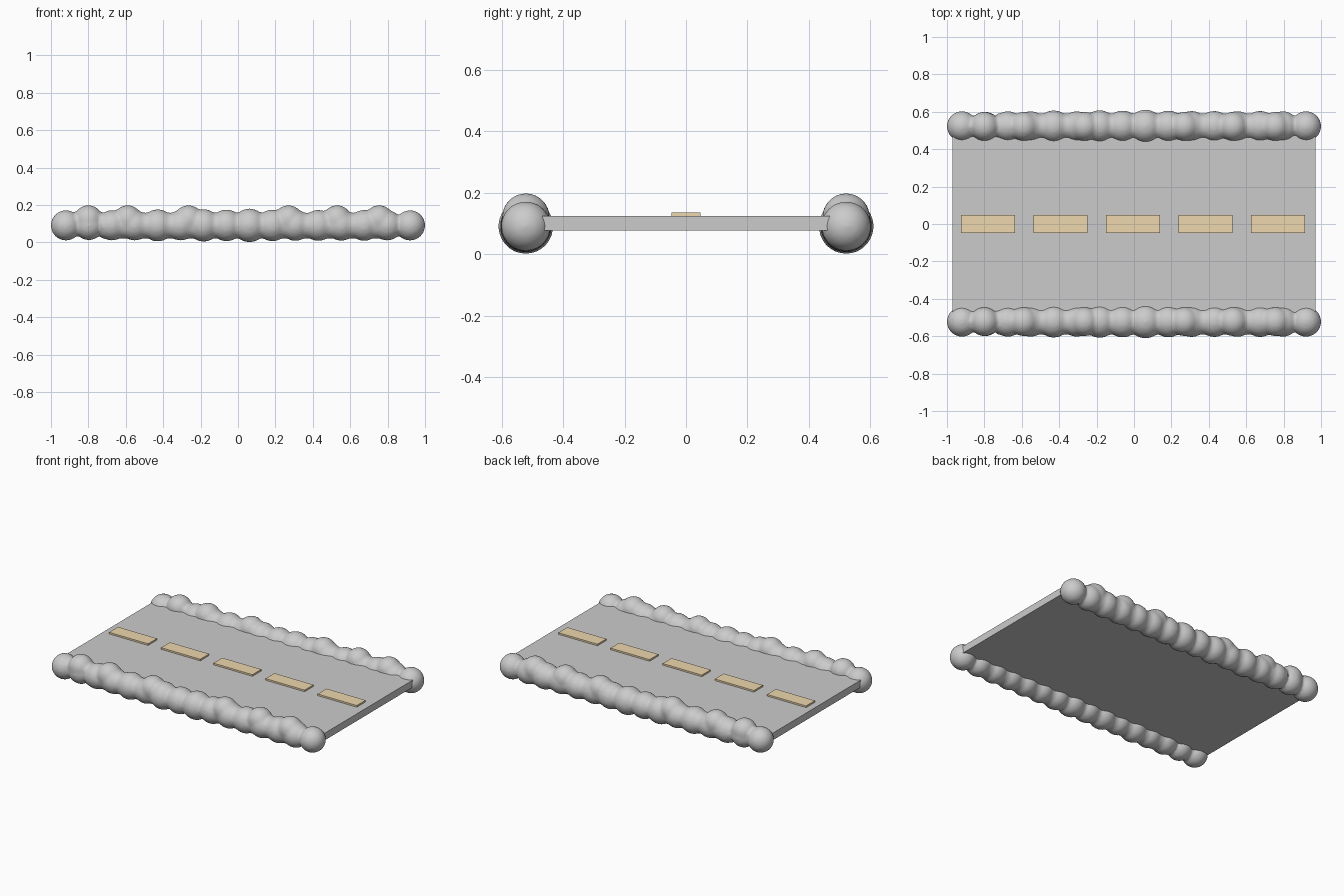
import bpy, bmesh
from mathutils import Matrix, Vector
from math import pi

if "Cube" in bpy.data.objects:
    bpy.data.objects.remove(bpy.data.objects["Cube"])


def box(name, size, loc, mat=None):
    me = bpy.data.meshes.new(name)
    bm = bmesh.new()
    bmesh.ops.create_cube(bm, size=1, matrix=Matrix.Translation(loc) @ Matrix.Diagonal((*size, 1)))
    bm.to_mesh(me)
    bm.free()
    ob = bpy.data.objects.new(name, me)
    bpy.context.collection.objects.link(ob)
    if mat:
        me.materials.append(mat)
    return ob


def ball(bm, x, y, z, r):
    bmesh.ops.create_uvsphere(bm, u_segments=32, v_segments=16, radius=r,
                              matrix=Matrix.Translation((x, y, z)))


# radii of the 16 evenly spaced base lumps, and positions of the raised lumps
BASE = [.081, .079, .081, .081, .086, .081, .087, .085,
        .090, .085, .083, .083, .082, .083, .081, .081]
RAISED = [-.80, -.59, -.265, .27, .53, .755]


def lumpy_border(name, y):
    bm = bmesh.new()
    for i, r in enumerate(BASE):
        ball(bm, -.92 + i * 1.84 / 15, y, .091, r)
    for x in RAISED:
        ball(bm, x, y, .121, .078)
    # core that fills the valleys between lumps
    bmesh.ops.create_cone(bm, cap_ends=True, segments=32, radius1=.069, radius2=.069, depth=1.5,
                          matrix=Matrix.Translation((.02, y, .09)) @ Matrix.Rotation(pi / 2, 4, 'Y'))
    me = bpy.data.meshes.new(name)
    bm.to_mesh(me)
    bm.free()
    ob = bpy.data.objects.new(name, me)
    bpy.context.collection.objects.link(ob)
    # fuse the lumps and soften the seams
    rm = ob.modifiers.new("fuse", 'REMESH')
    rm.mode = 'VOXEL'
    rm.voxel_size = .01
    rm.use_smooth_shade = True
    sm = ob.modifiers.new("soften", 'SMOOTH')
    sm.factor = .5
    sm.iterations = 5
    return ob


# road slab
box("road_slab", (1.94, 1.0, .048), (0, 0, .101))

# centre dashes
tan = bpy.data.materials.new("tan_paint")
tan.diffuse_color = (.85, .68, .42, 1)
tan.use_nodes = True
tan.node_tree.nodes["Principled BSDF"].inputs["Base Color"].default_value = tan.diffuse_color
for i in range(5):
    box(f"centre_dash_{i + 1}", (.29, .094, .014), (-.78 + i * .3875, 0, .129), tan)

# stone borders along both edges
lumpy_border("front_border", -.522)
lumpy_border("back_border", .522)
